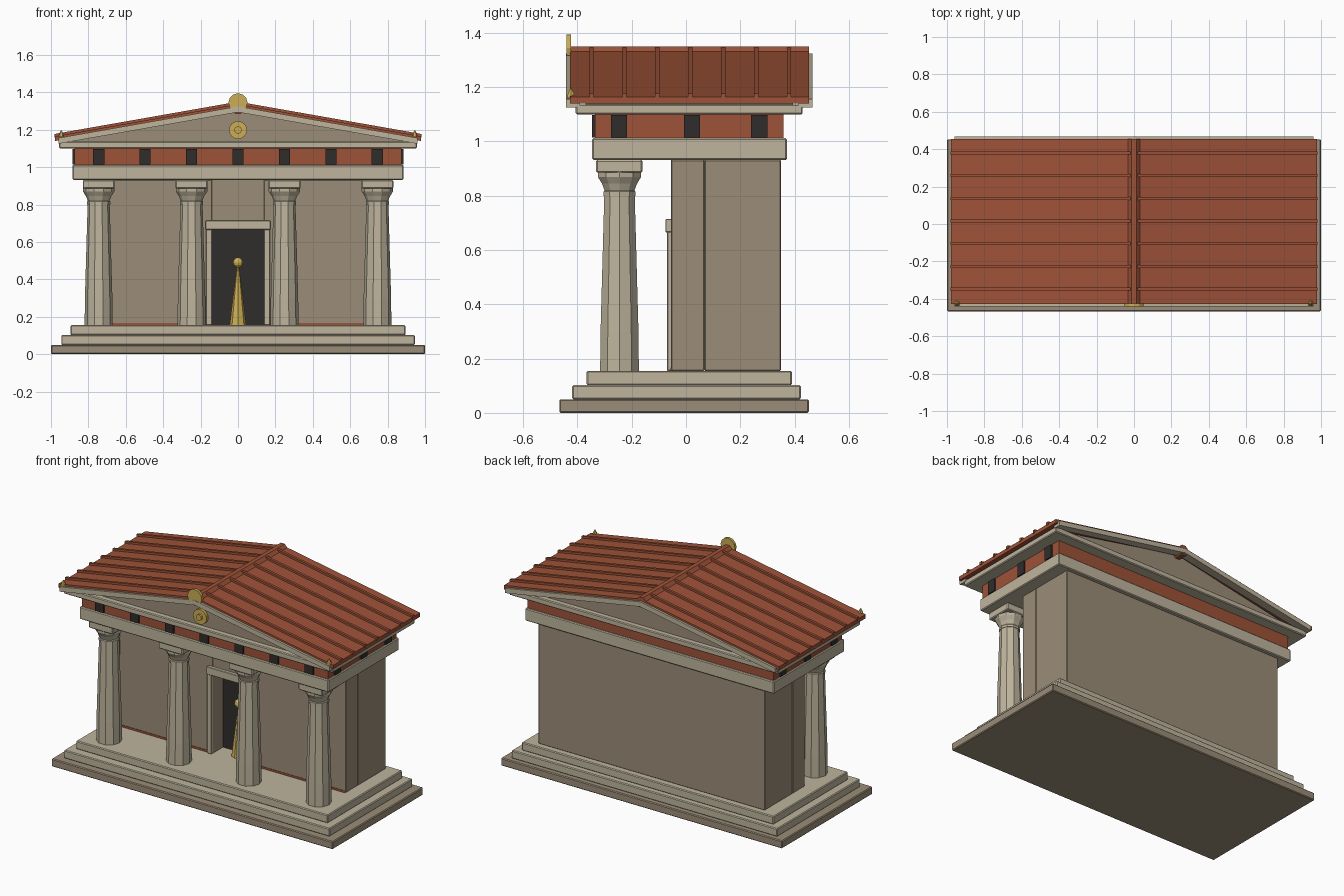
import bpy, bmesh, math
from mathutils import Matrix

if "Cube" in bpy.data.objects:
    bpy.data.objects.remove(bpy.data.objects["Cube"])


def material(name, rgb):
    m = bpy.data.materials.new(name)
    m.diffuse_color = (*rgb, 1)
    m.use_nodes = True
    m.node_tree.nodes["Principled BSDF"].inputs["Base Color"].default_value = m.diffuse_color
    return m


STONE = material("pale_stone", (0.52, 0.46, 0.34))
WALL = material("wall_stone", (0.33, 0.27, 0.19))
RED = material("terracotta", (0.34, 0.085, 0.04))
DARK = material("dark", (0.03, 0.027, 0.024))
GOLD = material("gold", (0.60, 0.42, 0.09))


def finish(name, bm, mat, bevel=0.0):
    bmesh.ops.recalc_face_normals(bm, faces=bm.faces)
    me = bpy.data.meshes.new(name)
    bm.to_mesh(me)
    bm.free()
    me.materials.append(mat)
    ob = bpy.data.objects.new(name, me)
    bpy.context.collection.objects.link(ob)
    if bevel:
        mod = ob.modifiers.new("soft_edges", 'BEVEL')
        mod.width, mod.segments = bevel, 1
    return ob


def box(name, x, y, z, mat, bevel=0.005):
    """Box from (min, max) ranges."""
    bm = bmesh.new()
    bmesh.ops.create_cube(bm, size=1)
    for v in bm.verts:
        v.co = [r[0] + (c + 0.5) * (r[1] - r[0]) for c, r in zip(v.co, (x, y, z))]
    return finish(name, bm, mat, bevel)


def prism(name, profile, y, mat, bevel=0.0):
    """Extrude an (x, z) profile along y."""
    bm = bmesh.new()
    face = bm.faces.new([bm.verts.new((px, y[0], pz)) for px, pz in profile])
    ext = bmesh.ops.extrude_face_region(bm, geom=[face])["geom"]
    for v in ext:
        if isinstance(v, bmesh.types.BMVert):
            v.co.y = y[1]
    return finish(name, bm, mat, bevel)


def lathe(name, profile, n, loc, mat):
    """Faceted solid of revolution from (radius, z) points."""
    bm = bmesh.new()
    rings = [[bm.verts.new((loc[0] + r * math.cos(k * math.tau / n),
                            loc[1] + r * math.sin(k * math.tau / n), z))
              for k in range(n)] for r, z in profile]
    for a, b in zip(rings, rings[1:]):
        for k in range(n):
            j = (k + 1) % n
            bm.faces.new((a[k], a[j], b[j], b[k]))
    bm.faces.new(rings[0])
    bm.faces.new(rings[-1])
    return finish(name, bm, mat)


def rod(name, r, y, x, z, n, mat, turn=0.0):
    """Cylinder along y."""
    pts = [(x + r * math.cos(turn + k * math.tau / n),
            z + r * math.sin(turn + k * math.tau / n)) for k in range(n)]
    return prism(name, pts, y, mat)


# stepped base
box("plinth", (-1, 1), (-0.467, 0.453), (0, 0.05), WALL)
box("lower_step", (-0.945, 0.945), (-0.42, 0.423), (0.05, 0.102), STONE)
box("upper_step", (-0.895, 0.895), (-0.367, 0.39), (0.102, 0.155), STONE)

# columns
shaft = [(0.075, 0.155), (0.0735, 0.3), (0.059, 0.80)]
capital = [(0.062, 0.80), (0.062, 0.815), (0.058, 0.82), (0.068, 0.845),
           (0.084, 0.87), (0.084, 0.89)]
for i in range(4):
    cx = -0.745 + i * 0.4967
    lathe("column_shaft", shaft, 10, (cx, -0.245), STONE)
    lathe("column_capital", capital, 10, (cx, -0.245), STONE)
    box("column_abacus", (cx - 0.085, cx + 0.085), (-0.331, -0.16), (0.885, 0.932), STONE)

# inner chamber with an open doorway
box("chamber", (-0.805, 0.805), (0.068, 0.35), (0.155, 0.932), WALL, 0.003)
for s in (-1, 1):
    xs = sorted((s * 0.14, s * 0.805))
    box("front_wall", xs, (-0.055, 0.068), (0.155, 0.932), WALL, 0.003)
    box("wall_base_strip", sorted((s * 0.175, s * 0.80)), (-0.058, -0.05), (0.155, 0.167), RED, 0)
    box("door_jamb", sorted((s * 0.14, s * 0.172)), (-0.07, -0.05), (0.155, 0.668), STONE, 0.003)
box("wall_over_door", (-0.14, 0.14), (-0.055, 0.068), (0.68, 0.932), WALL, 0)
box("door_lintel", (-0.173, 0.173), (-0.076, -0.05), (0.665, 0.715), STONE, 0.003)
box("dark_doorway", (-0.14, 0.14), (0.05, 0.066), (0.156, 0.68), DARK, 0)

# statue in the doorway
lathe("statue_body", [(0.045, 0.155), (0.006, 0.47)], 8, (0, 0.01), GOLD)
bm = bmesh.new()
bmesh.ops.create_uvsphere(bm, u_segments=10, v_segments=6, radius=0.028,
                          matrix=Matrix.Translation((0, 0.01, 0.49)))
finish("statue_head", bm, GOLD)

# beams, frieze and cornice
box("architrave", (-0.885, 0.885), (-0.346, 0.372), (0.932, 1.012), STONE)
box("frieze", (-0.875, 0.875), (-0.335, 0.36), (1.01, 1.102), RED, 0)
for i in range(7):
    cx = -0.745 + i * 0.2483
    box("front_frieze_block", (cx - 0.03, cx + 0.03), (-0.346, -0.325), (1.015, 1.097), DARK, 0)
for s in (-1, 1):
    for cy in (-0.247, 0.022, 0.27):
        box("side_frieze_block", sorted((s * 0.86, s * 0.884)), (cy - 0.03, cy + 0.03),
            (1.015, 1.097), DARK, 0)
box("cornice", (-0.957, 0.957), (-0.407, 0.43), (1.1, 1.137), STONE)

# gable
prism("gable", [(-0.92, 1.135), (0.92, 1.135), (0, 1.31)], (-0.37, 0.395), WALL)
SLOPE = 0.176


def slope_strip(x0, x1, low, high, s):
    """Profile of a strip following one roof slope."""
    return [(s * x0, low - SLOPE * x0), (s * x1, low - SLOPE * x1),
            (s * x1, high - SLOPE * x1), (s * x0, high - SLOPE * x0)]


# roof halves with raking cornices and tile ribs
for s in (-1, 1):
    for ys in ((-0.442, -0.39), (0.415, 0.467)):
        prism("raking_cornice", slope_strip(0, 0.96, 1.294, 1.325, s), ys, STONE)
    prism("roof_slope", slope_strip(0, 0.978, 1.312, 1.337, s), (-0.428, 0.454), RED)
    for i in range(7):
        cy = -0.348 + i * 0.1213
        prism("roof_rib", slope_strip(0.02, 0.982, 1.33, 1.35, s), (cy - 0.008, cy + 0.008), RED)
    lathe("corner_ornament", [(0.017, 1.16), (0.012, 1.178), (0.002, 1.197)], 6,
          (s * 0.945, -0.424), GOLD)
rod("roof_ridge", 0.036, (-0.428, 0.454), 0, 1.317, 8, RED, math.pi / 8)

# gold ornaments
rod("peak_ornament", 0.051, (-0.441, -0.424), 0, 1.344, 12, GOLD)
rod("gable_disc", 0.048, (-0.388, -0.365), 0, 1.198, 16, GOLD)
rod("gable_disc_boss", 0.02, (-0.4, -0.38), 0, 1.198, 10, GOLD)
